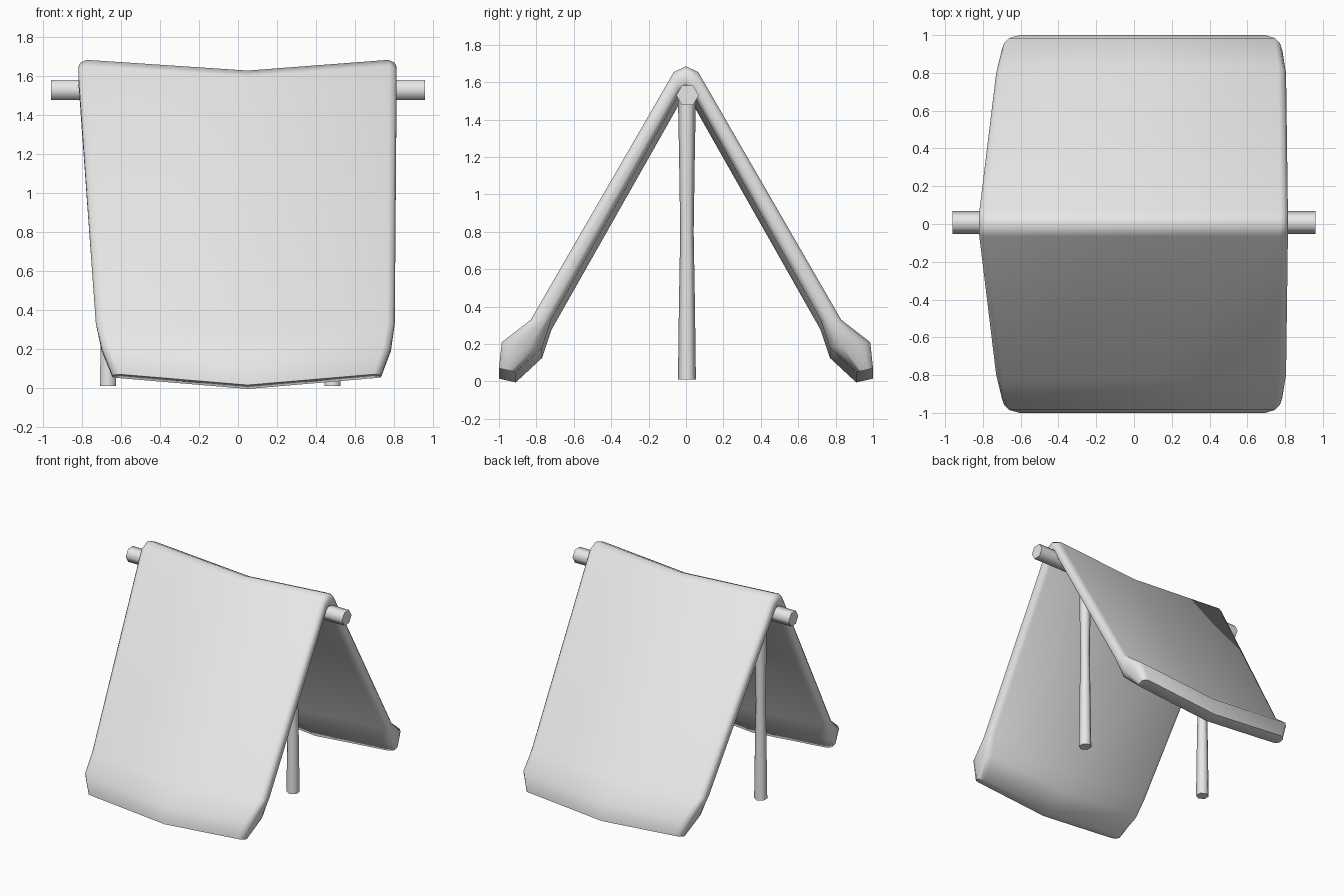
import bpy, bmesh, math
from mathutils import Vector

old = bpy.data.objects.get("Cube")
if old:
    bpy.data.objects.remove(old, do_unlink=True)

mat = bpy.data.materials.new("plain light grey")
mat.use_nodes = True
grey = (0.8, 0.8, 0.8, 1)
mat.diffuse_color = grey
mat.node_tree.nodes["Principled BSDF"].inputs["Base Color"].default_value = grey


def finish(name, bm, angle):
    bmesh.ops.recalc_face_normals(bm, faces=bm.faces[:])
    mesh = bpy.data.meshes.new(name)
    bm.to_mesh(mesh)
    bm.free()
    mesh.materials.append(mat)
    obj = bpy.data.objects.new(name, mesh)
    bpy.context.collection.objects.link(obj)
    bpy.ops.object.select_all(action='DESELECT')
    obj.select_set(True)
    bpy.context.view_layer.objects.active = obj
    bpy.ops.object.shade_smooth_by_angle(angle=math.radians(angle))
    return obj


def loft(bm, rings):
    for a, b in zip(rings, rings[1:]):
        for i in range(len(a)):
            j = (i + 1) % len(a)
            bm.faces.new((a[i], a[j], b[j], b[i]))


# Draped cloth: outer (y, z), inner (y, z), right edge x, left edge x
half = [
    ((0.0, 1.685), (0.0, 1.57), -0.82, 0.815),
    ((0.065, 1.655), (0.035, 1.54), -0.82, 0.815),
    ((0.83, 0.33), (0.72, 0.33), -0.73, 0.805),
    ((0.985, 0.21), (0.77, 0.18), -0.70, 0.785),
    ((1.0, 0.07), (0.91, 0.05), -0.645, 0.735),
]
flip = lambda p: (-p[0], p[1])
rows = [(flip(o), flip(i), r, l) for o, i, r, l in half[:0:-1]] + half

# Across the width: side (0 right, 1 left), inset, thickness share, sag
stations = [(0, 0, 0.4, 0), (0, 0.012, 0.75, 0), (0, 0.04, 1, 0),
            (None, 0, 1, 0.055),
            (1, 0.04, 1, 0), (1, 0.012, 0.75, 0), (1, 0, 0.4, 0)]
bm = bmesh.new()
rings = []
for side, inset, share, sag in stations:
    top, under = [], []
    for o, i, r, l in rows:
        x = 0.05 if side is None else (r + inset, l - inset)[side]
        o, i = Vector((x, *o)), Vector((x, *i))
        mid, drop = (o + i) / 2, Vector((0, 0, sag))
        top.append(bm.verts.new(mid + (o - mid) * share - drop))
        under.append(bm.verts.new(mid + (i - mid) * share - drop))
    rings.append(top + under[::-1])
loft(bm, rings)
n = len(rows)
for ring in (rings[0], rings[-1]):
    for k in range(n - 1):
        bm.faces.new((ring[k], ring[k + 1], ring[-2 - k], ring[-1 - k]))
finish("draped_cloth", bm, 62)


# Six-sided rods
def rod(name, sections, place):
    bm = bmesh.new()
    rings = []
    for t, radius in sections:
        ring = []
        for k in range(6):
            a = k * math.pi / 3
            ring.append(bm.verts.new(place(t, radius * math.cos(a), radius * math.sin(a))))
        rings.append(ring)
    loft(bm, rings)
    bm.faces.new(rings[0])
    bm.faces.new(rings[-1])
    finish(name, bm, 65)


rod("ridge_pole", [(-0.96, 0.06), (0.96, 0.06)], lambda t, u, v: (t, 0.008 + u, 1.53 + v))
leg = [(0.01, 0.048), (0.4, 0.043), (0.8, 0.036), (1.2, 0.042), (1.52, 0.048)]
for name, x in (("right_support_pole", -0.667), ("left_support_pole", 0.485)):
    rod(name, leg, lambda t, u, v: (x + v, 0.005 + u, t))
